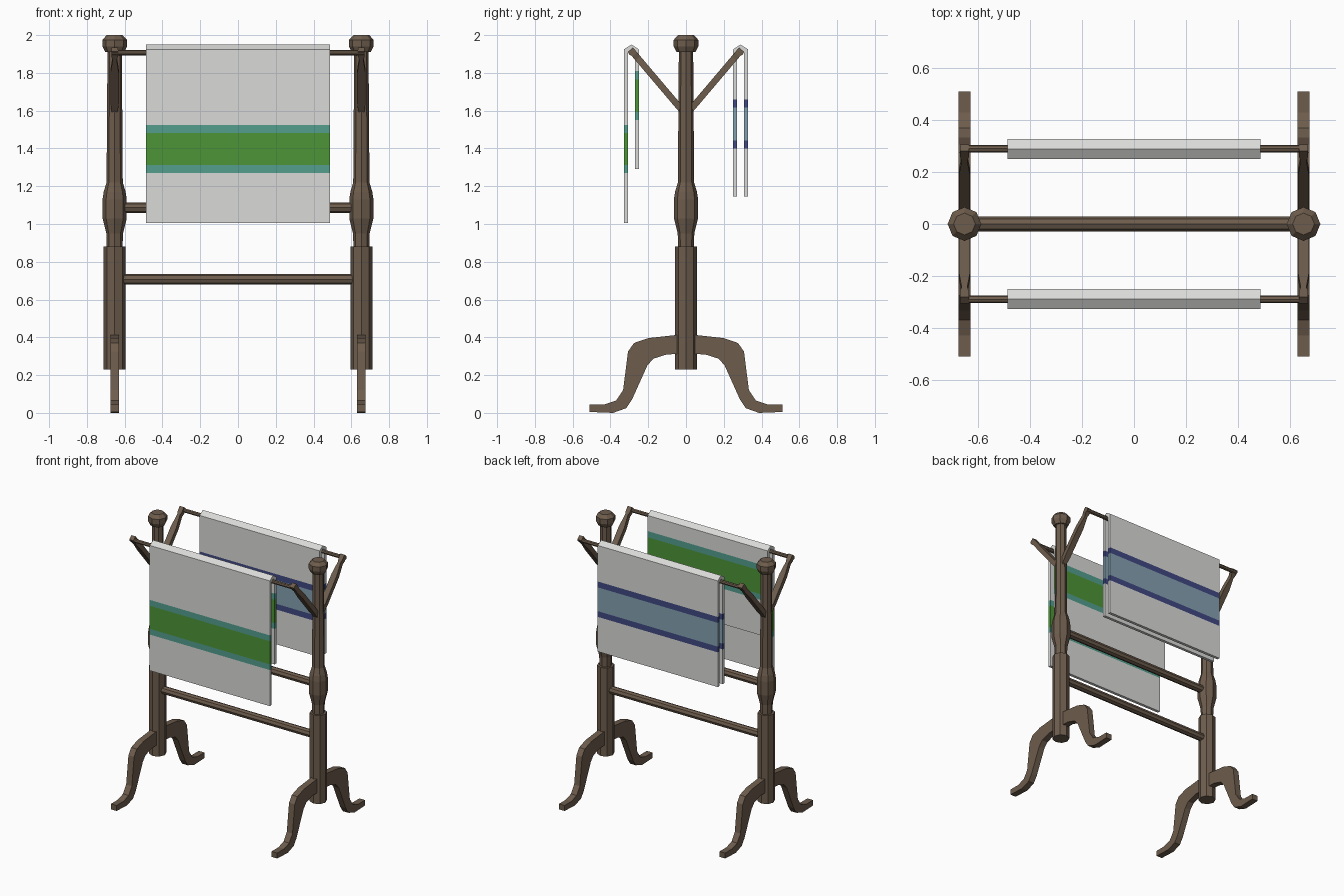
import bpy, bmesh, math
from mathutils import Vector

if "Cube" in bpy.data.objects:
    bpy.data.objects.remove(bpy.data.objects["Cube"])


def material(name, rgb):
    m = bpy.data.materials.new(name)
    m.diffuse_color = (*rgb, 1)
    m.use_nodes = True
    m.node_tree.nodes["Principled BSDF"].inputs["Base Color"].default_value = m.diffuse_color
    return m


wood = material("brown wood", (0.155, 0.109, 0.074))
white = material("white cloth", (0.70, 0.70, 0.69))
green = material("green stripe", (0.075, 0.30, 0.038))
teal = material("teal stripe", (0.088, 0.345, 0.27))
blue = material("grey blue stripe", (0.231, 0.356, 0.434))
navy = material("navy stripe", (0.052, 0.066, 0.225))


def finish(name, bm, mats):
    bmesh.ops.recalc_face_normals(bm, faces=bm.faces)
    me = bpy.data.meshes.new(name)
    bm.to_mesh(me)
    bm.free()
    for m in mats:
        me.materials.append(m)
    ob = bpy.data.objects.new(name, me)
    bpy.context.collection.objects.link(ob)
    return ob


def lathe(name, profile, place, n=8):
    """Turned part: profile of (radius, height), place maps local xyz to world."""
    bm = bmesh.new()
    rings = []
    for r, h in profile:
        rings.append([bm.verts.new(place(r * math.cos(2 * math.pi * i / n),
                                         r * math.sin(2 * math.pi * i / n), h))
                      for i in range(n)])
    for a, b in zip(rings, rings[1:]):
        for i in range(n):
            j = (i + 1) % n
            bm.faces.new((a[i], a[j], b[j], b[i]))
    bm.faces.new(rings[0])
    bm.faces.new(rings[-1])
    return finish(name, bm, [wood])


def slab(name, outline, offset):
    """Flat outline (list of Vectors) extruded by offset."""
    bm = bmesh.new()
    f = bm.faces.new([bm.verts.new(p) for p in outline])
    res = bmesh.ops.extrude_face_region(bm, geom=[f])
    vs = [v for v in res["geom"] if isinstance(v, bmesh.types.BMVert)]
    bmesh.ops.translate(bm, verts=vs, vec=offset)
    return finish(name, bm, [wood])


PX = 0.653
POST = [(0.058, 0.23), (0.058, 0.88), (0.042, 0.88), (0.044, 0.95), (0.064, 1.03),
        (0.064, 1.13), (0.058, 1.17), (0.043, 1.22), (0.038, 1.91), (0.05, 1.91),
        (0.065, 1.94), (0.065, 1.975), (0.042, 2.0)]
LEG = [(0, 0.415), (0.055, 0.412), (0.2, 0.396), (0.275, 0.37), (0.307, 0.325),
       (0.333, 0.12), (0.37, 0.065), (0.43, 0.045), (0.51, 0.045), (0.51, 0.005),
       (0.386, 0.0), (0.317, 0.025), (0.286, 0.07), (0.205, 0.25), (0.173, 0.287),
       (0.1, 0.31), (0, 0.312)]
# arm half width along its length
ARM = [(0, 0.016), (0.06, 0.022), (0.27, 0.022), (0.36, 0.011), (0.385, 0.017), (0.42, 0.017)]

for side, sx in (("left", -1), ("right", 1)):
    # turned post with cap
    lathe(side + "_post", POST, lambda a, b, h: (sx * PX + a, b, h))
    for end, sy in (("front", -1), ("back", 1)):
        # curved foot
        slab(f"{side}_{end}_leg", [Vector((sx * PX - 0.023, sy * y, z)) for y, z in LEG],
             Vector((0.046, 0, 0)))
        # slanted arm with a waisted outline
        d = Vector((0, sy * 0.28, 0.33)).normalized()
        nrm = Vector((0, -d.z, d.y))
        start = Vector((sx * PX, sy * 0.022, 1.603)) - nrm * 0.017
        pts = [start + d * s + Vector((w, 0, 0)) for s, w in ARM]
        pts += [start + d * s - Vector((w, 0, 0)) for s, w in reversed(ARM)]
        slab(f"{side}_{end}_arm", pts, nrm * 0.034)

# horizontal bars
for name, y, z, r, half in (("lower_stretcher", 0, 0.707, 0.028, 0.63),
                            ("upper_stretcher", 0, 1.087, 0.028, 0.63),
                            ("front_rail", -0.29, 1.906, 0.014, 0.67),
                            ("back_rail", 0.29, 1.906, 0.014, 0.67)):
    lathe(name, [(r, -half), (r, half)], lambda a, b, h: (h, y + a, z + b))


def towel(name, yc, outer, inner, mats):
    """Folded towel; outer and inner are the heights of hem and stripe edges."""
    ring = [(-0.039, -0.016, z, z) for z in outer]
    ring += [(-0.039, -0.016, 1.925, 1.908), (0, 0, 1.95, 1.925), (0.039, 0.016, 1.925, 1.908)]
    ring += [(0.039, 0.016, z, z) for z in reversed(inner)]
    s = 1 if yc < 0 else -1
    bm = bmesh.new()
    rows = []
    for yo, yi, zo, zi in ring:
        rows.append([bm.verts.new((x, yc + s * y, z)) for x, y, z in
                     ((-0.488, yo, zo), (0.488, yo, zo), (0.488, yi, zi), (-0.488, yi, zi))])
    pattern = [0, 1, 2, 1, 0, 0, 0, 0, 1, 2, 1, 0]
    for a, b, m in zip(rows, rows[1:], pattern):
        for i in range(4):
            j = (i + 1) % 4
            bm.faces.new((a[i], a[j], b[j], b[i])).material_index = m
    bm.faces.new(rows[0])
    bm.faces.new(rows[-1])
    # thin the sheets to match the gap between them
    for v in bm.verts:
        d = abs(v.co.y - yc)
        if 0.01 < d < 0.02:
            v.co.y = yc + math.copysign(0.018, v.co.y - yc)
    return finish(name, bm, mats)


towel("front_towel", -0.289, (1.005, 1.27, 1.312, 1.482, 1.525),
      (1.29, 1.55, 1.592, 1.765, 1.81), [white, teal, green])
towel("back_towel", 0.289, (1.145, 1.40, 1.442, 1.617, 1.66),
      (1.145, 1.40, 1.442, 1.617, 1.66), [white, navy, blue])
